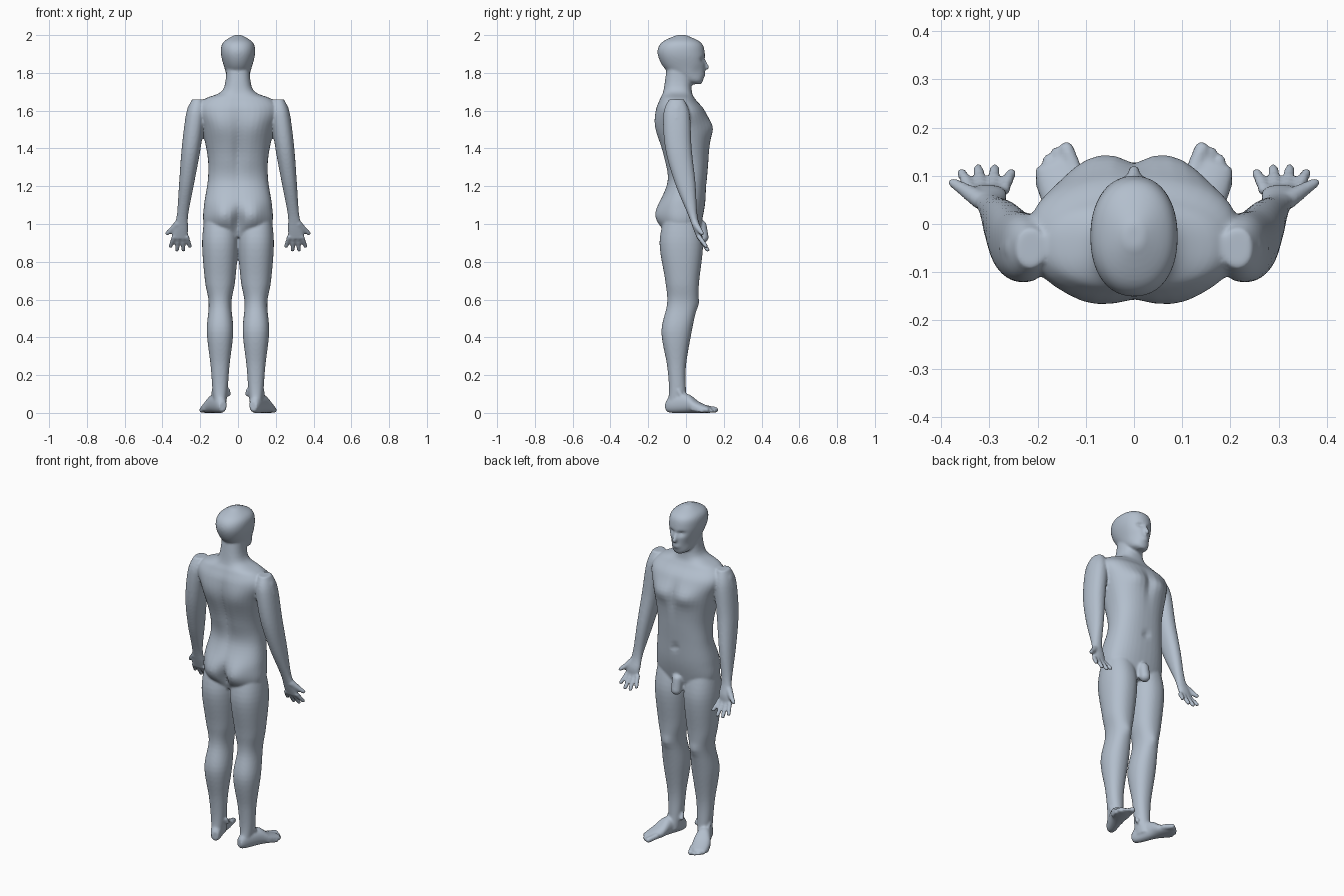
import bpy, bmesh, math
from mathutils import Matrix, Vector

cube = bpy.data.objects.get("Cube")
if cube:
    bpy.data.objects.remove(cube, do_unlink=True)

skin = bpy.data.materials.new("grey blue clay")
skin.use_nodes = True
colour = (0.45, 0.52, 0.61, 1)
skin.diffuse_color = colour
skin.node_tree.nodes["Principled BSDF"].inputs["Base Color"].default_value = colour

bm = bmesh.new()
SIDES, STEPS = 40, 6


def spline(before, start, end, after, t):
    """Smooth blend between two rows, guided by their neighbours."""
    blended = []
    for a, b, c, d in zip(before, start, end, after):
        leave, arrive = (c - a) / 2, (d - b) / 2
        curve = 3 * (c - b) - 2 * leave - arrive
        twist = 2 * (b - c) + leave + arrive
        blended.append(b + t * (leave + t * (curve + t * twist)))
    return blended


def rounded(value, squareness):
    """Sine or cosine value pushed towards a boxier outline."""
    return math.copysign(abs(value) ** (1 / squareness), value)


def loft(rows, squareness=1.1, place=Matrix(), lean=0):
    """Closed body through rows of (height, half width, back, front)."""
    guided = [rows[0]] + rows + [rows[-1]]
    fine = [spline(*guided[i:i + 4], step / STEPS)
            for i in range(len(rows) - 1) for step in range(STEPS)]
    fine.append(rows[-1])
    rings = []
    for height, half, back, front in fine:
        ring = []
        for k in range(SIDES):
            angle = math.tau * k / SIDES
            x = lean * height + half * rounded(math.cos(angle), squareness)
            y = (back + front) / 2 + (front - back) / 2 * rounded(math.sin(angle), squareness)
            ring.append(bm.verts.new(place @ Vector((x, y, height))))
        rings.append(ring)
    for low, high in zip(rings, rings[1:]):
        for k in range(SIDES):
            following = (k + 1) % SIDES
            bm.faces.new((low[k], low[following], high[following], high[k]))
    bm.faces.new(rings[0][::-1])
    bm.faces.new(rings[-1])
    return [vert for ring in rings for vert in ring]


def rod(start, end, start_radius, end_radius, place=Matrix()):
    """Tapered rod with round ends: a ball pulled apart along its axis."""
    start, end = Vector(start), Vector(end)
    axis = end - start
    ball = bmesh.ops.create_icosphere(bm, subdivisions=3, radius=1)
    for vert in ball["verts"]:
        if vert.co.dot(axis) > 0:
            vert.co = place @ (end + vert.co * end_radius)
        else:
            vert.co = place @ (start + vert.co * start_radius)


def sculpt(verts, centre, width, height, push, depth=0.06):
    """Soft push along y around a point and its mirror point."""
    x, y, z = centre
    for vert in verts:
        across = (abs(vert.co.x) - x) / width
        along = (vert.co.y - y) / depth
        up = (vert.co.z - z) / height
        vert.co.y += push * math.exp(-across ** 2 - along ** 2 - up ** 2)


# Torso and neck
torso = loft([
    (0.93, 0.12, -0.09, 0.06),
    (1, 0.18, -0.13, 0.08),
    (1.1, 0.18, -0.14, 0.1),
    (1.23, 0.16, -0.1, 0.11),
    (1.35, 0.16, -0.12, 0.12),
    (1.5, 0.19, -0.16, 0.13),
    (1.6, 0.22, -0.16, 0.1),
    (1.66, 0.18, -0.14, 0.05),
    (1.71, 0.08, -0.12, 0.03),
    (1.84, 0.06, -0.1, 0.03)], squareness=1.2)
sculpt(torso, (0.08, 0.13, 1.51), width=0.07, height=0.05, push=0.02)     # chest
sculpt(torso, (0, 0.14, 1.5), width=0.02, height=0.1, push=-0.01)         # breastbone
sculpt(torso, (0.1, -0.15, 1.53), width=0.06, height=0.08, push=-0.01)    # shoulder blade
sculpt(torso, (0, -0.13, 1.4), width=0.03, height=0.2, push=0.02)         # spine
sculpt(torso, (0.08, -0.14, 1.04), width=0.06, height=0.07, push=-0.03)   # buttock
sculpt(torso, (0, -0.15, 1), width=0.02, height=0.07, push=0.03)          # cleft
sculpt(torso, (0, 0.11, 1.19), width=0.01, height=0.02, push=-0.01)       # navel

# Plain rounded groin
rod((0, 0.08, 0.99), (0, 0.09, 0.93), 0.03, 0.03)

# Head
head = loft([
    (1.74, 0.02, 0.03, 0.08),
    (1.76, 0.05, -0.02, 0.09),
    (1.82, 0.07, -0.11, 0.1),
    (1.9, 0.09, -0.15, 0.1),
    (1.96, 0.08, -0.13, 0.08),
    (2, 0.02, -0.05, 0)])
sculpt(head, (0.03, 0.09, 1.87), width=0.02, height=0.01, push=-0.02)     # eye socket
sculpt(head, (0.06, 0.07, 1.8), width=0.02, height=0.03, push=-0.01)      # cheek hollow
sculpt(head, (0, 0.1, 1.79), width=0.02, height=0.01, push=0.01)          # lips
rod((0, 0.09, 1.87), (0, 0.11, 1.83), 0.01, 0.013)                        # nose

# Rows of one arm, leg and foot
ARM = [
    (1.66, 0.03, -0.09, -0.01),
    (1.58, 0.05, -0.12, 0.02),
    (1.4, 0.05, -0.11, 0.03),
    (1.22, 0.04, -0.06, 0.05),
    (1.05, 0.03, 0.01, 0.06),
    (0.97, 0.04, 0.04, 0.08),
    (0.92, 0.04, 0.06, 0.08)]
LEG = [
    (1.05, 0.08, -0.11, 0.06),
    (0.9, 0.095, -0.14, 0.09),
    (0.7, 0.08, -0.11, 0.07),
    (0.58, 0.06, -0.1, 0.06),
    (0.43, 0.07, -0.13, 0.03),
    (0.25, 0.05, -0.1, 0),
    (0.12, 0.04, -0.09, 0),
    (0.03, 0.03, -0.1, 0.01)]
FOOT = [
    (0, 0.02, 0.01, 0.06),
    (0.03, 0.03, 0, 0.09),
    (0.12, 0.04, 0, 0.1),
    (0.18, 0.05, 0, 0.06),
    (0.25, 0.04, 0, 0.03)]

for side in (-1, 1):
    flip = Matrix.Scale(side, 4, (1, 0, 0))

    # Arm leaning out from the shoulder
    loft(ARM, place=flip @ Matrix.Translation((0.43, 0, 0)), lean=-0.13)
    rod((0.22, -0.05, 1.6), (0.23, -0.05, 1.56), 0.05, 0.05, flip)

    # Fingers fanned from the palm, then the thumb
    for finger in range(4):
        fan = finger - 1.5
        knuckle = (0.305 + fan * 0.023, 0.07, 0.93)
        tip = (0.306 + fan * 0.034, 0.115 - fan * fan * 0.004, 0.86 + fan * fan * 0.01)
        rod(knuckle, tip, 0.013, 0.011, flip)
    joint = (0.35, 0.07, 0.97)
    rod((0.32, 0.05, 1), joint, 0.02, 0.015, flip)
    rod(joint, (0.375, 0.085, 0.95), 0.015, 0.011, flip)

    # Leg
    leg = loft(LEG, place=flip @ Matrix.Translation((0.095, 0, 0)))
    sculpt(leg, (0.09, 0.06, 0.58), width=0.03, height=0.03, push=0.01)   # kneecap
    for ankle in (0.05, 0.13):
        rod((ankle, -0.04, 0.12), (ankle, -0.03, 0.1), 0.01, 0.013, flip)

    # Foot laid down and turned outwards
    turn = Matrix.Rotation(math.radians(-21), 4, "Z")
    lay = Matrix.Rotation(math.radians(-90), 4, "X") @ Matrix.Scale(-1, 4, (0, 1, 0))
    loft(FOOT, place=flip @ Matrix.Translation((0.08, -0.105, 0)) @ turn @ lay)

    # Toes along an arc from big to little
    for toe in range(5):
        sweep = toe * math.pi / 8
        radius = 0.011 if toe else 0.016
        x, y = 0.14 + 0.055 * math.sin(sweep), 0.085 + 0.07 * math.cos(sweep)
        rod((x - 0.02, y - 0.05, radius + 0.01), (x, y, radius), radius, radius, flip)

bmesh.ops.recalc_face_normals(bm, faces=bm.faces)
mesh = bpy.data.meshes.new("body")
bm.to_mesh(mesh)
bm.free()
mesh.materials.append(skin)
body = bpy.data.objects.new("body", mesh)
bpy.context.collection.objects.link(body)

# Fuse the parts into one smooth surface
fuse = body.modifiers.new("fuse", "REMESH")
fuse.mode = "VOXEL"
fuse.voxel_size = 0.0065
fuse.use_smooth_shade = True
soften = body.modifiers.new("soften", "SMOOTH")
soften.factor = 0.5
soften.iterations = 5
